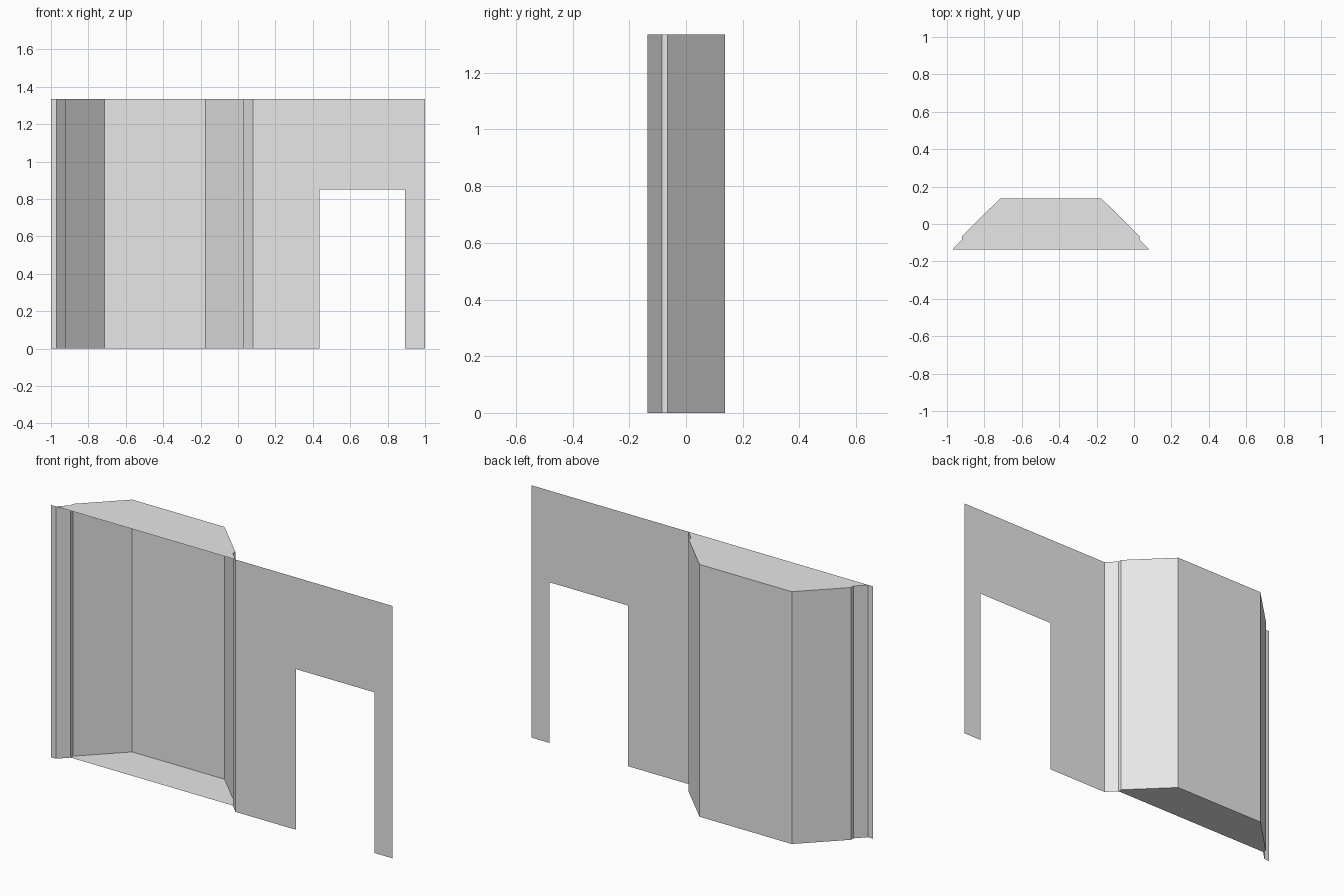
import bpy
import bmesh

cube = bpy.data.objects.get("Cube")
if cube:
    bpy.data.objects.remove(cube, do_unlink=True)

HEIGHT = 1.335
FRONT, BACK = -0.136, 0.137
BAY_CENTRE = -0.445

plaster = bpy.data.materials.new("light grey plaster")
colour = (0.8, 0.8, 0.8, 1)
plaster.diffuse_color = colour
plaster.use_nodes = True
plaster.node_tree.nodes["Principled BSDF"].inputs["Base Color"].default_value = colour


def sheet(name, polygons):
    """Thin sheet made of polygons that share their corners."""
    bm = bmesh.new()
    for polygon in polygons:
        bm.faces.new([bm.verts.new(p) for p in polygon])
    bmesh.ops.remove_doubles(bm, verts=bm.verts, dist=0.0005)
    mesh = bpy.data.meshes.new(name)
    bm.to_mesh(mesh)
    bm.free()
    mesh.materials.append(plaster)
    obj = bpy.data.objects.new(name, mesh)
    bpy.context.collection.objects.link(obj)
    return obj


def upright(outline):
    return [(x, FRONT, z) for x, z in outline]


# Plan of the bay: one half, mirrored about its centre line
half = [(0.525, FRONT), (0.475, -0.085), (0.475, -0.065), (0.27, BACK)]
plan = [(BAY_CENTRE - dx, y) for dx, y in half]
plan += [(BAY_CENTRE + dx, y) for dx, y in reversed(half)]

# Bay walls
sheet("bay_walls", [
    [(*b, 0), (*a, 0), (*a, HEIGHT), (*b, HEIGHT)]
    for a, b in zip(plan, plan[1:])])

# Bay roof reaches the wall; the floor stops behind the splayed jambs
sheet("bay_roof", [[(x, y, HEIGHT) for x, y in reversed(plan)]])
sheet("bay_floor", [[(x, y, 0) for x, y in plan[1:-1]]])

# Flat wall: narrow strip beside the bay, and the wall around the doorway
left, right = plan[0][0], plan[-1][0]
sheet("wall_strip", [upright([(-1, 0), (left, 0), (left, HEIGHT), (-1, HEIGHT)])])
door_a, door_b, door_top = 0.435, 0.893, 0.85
sheet("doorway_wall", [upright([
    (right, 0), (door_a, 0), (door_a, door_top), (door_b, door_top),
    (door_b, 0), (1, 0), (1, HEIGHT), (right, HEIGHT)])])
